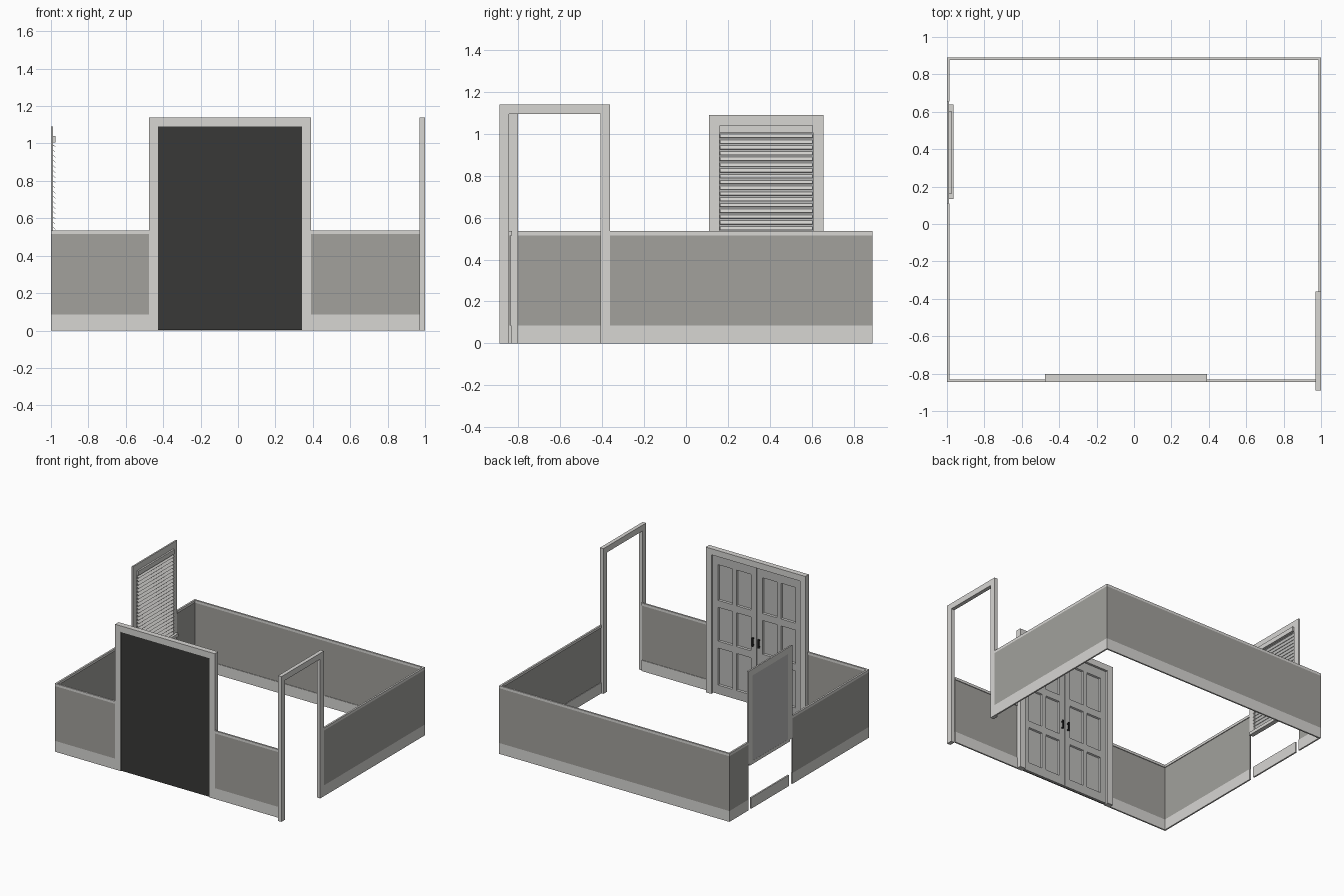
import bpy, bmesh, math

if "Cube" in bpy.data.objects:
    bpy.data.objects.remove(bpy.data.objects["Cube"])

def mat(name, c):
    m = bpy.data.materials.new(name)
    m.diffuse_color = (c[0], c[1], c[2], 1)
    m.use_nodes = True
    m.node_tree.nodes["Principled BSDF"].inputs["Base Color"].default_value = m.diffuse_color
    return m

TRIM = mat("trim_paint", (0.68, 0.67, 0.65))
PANEL = mat("wall_paint", (0.36, 0.355, 0.335))
DOOR = mat("door_paint", (0.50, 0.50, 0.49))
DARK = mat("dark_backing", (0.04, 0.04, 0.038))
BLACK = mat("handle_black", (0.015, 0.015, 0.015))

def finish(bm, name, m):
    me = bpy.data.meshes.new(name)
    bm.to_mesh(me)
    bm.free()
    me.materials.append(m)
    ob = bpy.data.objects.new(name, me)
    bpy.context.collection.objects.link(ob)
    return ob

def add_box(bm, x0, x1, y0, y1, z0, z1):
    r = bmesh.ops.create_cube(bm, size=1)
    for v in r["verts"]:
        v.co.x = x1 if v.co.x > 0 else x0
        v.co.y = y1 if v.co.y > 0 else y0
        v.co.z = z1 if v.co.z > 0 else z0

def box(name, m, *dims):
    bm = bmesh.new()
    add_box(bm, *dims)
    return finish(bm, name, m)

# Low wall: baseboard, painted panel and cap; s is the inward direction
def wall(name, axis, a, b, outer, s):
    for part, m, t, z0, z1 in (("baseboard", TRIM, 0.012, 0, 0.085),
                               ("panel", PANEL, 0.008, 0.085, 0.515),
                               ("cap", TRIM, 0.014, 0.515, 0.535)):
        d0, d1 = sorted((outer, outer + s * t))
        dims = (a, b, d0, d1) if axis == "x" else (d0, d1, a, b)
        box(f"{name}_{part}", m, *dims, z0, z1)

wall("back_wall", "x", -1, 1, 0.89, -1)
wall("front_wall_left", "x", -1, -0.475, -0.845, 1)
wall("front_wall_right", "x", 0.39, 0.97, -0.845, 1)
wall("right_wall", "y", -0.362, 0.89, 1, -1)
wall("left_wall_front", "y", -0.845, 0.11, -1, 1)
wall("left_wall_back", "y", 0.655, 0.89, -1, 1)
box("under_window_baseboard", TRIM, -1, -0.988, 0.15, 0.62, 0, 0.085)

# Frame profile extruded: outer rectangle less opening, open at the bottom
def frame(name, axis, a, b, z0, z1, d0, d1, w):
    pts = [(a, z0), (a + w, z0), (a + w, z1 - w), (b - w, z1 - w),
           (b - w, z0), (b, z0), (b, z1), (a, z1)]
    bm = bmesh.new()
    vs = [bm.verts.new((u, d0, z) if axis == "x" else (d0, u, z)) for u, z in pts]
    f = bm.faces.new(vs)
    r = bmesh.ops.extrude_face_region(bm, geom=[f])
    up = [g for g in r["geom"] if isinstance(g, bmesh.types.BMVert)]
    off = (0, d1 - d0, 0) if axis == "x" else (d1 - d0, 0, 0)
    bmesh.ops.translate(bm, verts=up, vec=off)
    bmesh.ops.recalc_face_normals(bm, faces=bm.faces)
    return finish(bm, name, TRIM)

frame("double_door_frame", "x", -0.475, 0.39, 0, 1.14, -0.845, -0.802, 0.048)
frame("side_doorway_frame", "y", -0.89, -0.362, 0, 1.14, 0.97, 1.0, 0.046)

# Double doors: grid of stiles and rails with six sunken panels each
def door(name, x0):
    xs = [x0 + d for d in (0.001, 0.05, 0.175, 0.21, 0.335, 0.384)]
    zs = [0.005, 0.075, 0.365, 0.42, 0.685, 0.74, 1.02, 1.093]
    y = -0.820
    bm = bmesh.new()
    g = [[bm.verts.new((x, y, z)) for z in zs] for x in xs]
    sunk = []
    for i in range(len(xs) - 1):
        for j in range(len(zs) - 1):
            f = bm.faces.new((g[i][j], g[i][j + 1], g[i + 1][j + 1], g[i + 1][j]))
            if i % 2 and j % 2:
                sunk.append(f)
    bm.normal_update()
    rim = [e for e in bm.edges if e.is_boundary]
    bmesh.ops.inset_individual(bm, faces=sunk, thickness=0.008, depth=-0.010)
    r = bmesh.ops.extrude_edge_only(bm, edges=rim)
    for v in r["geom"]:
        if isinstance(v, bmesh.types.BMVert):
            v.co.y = -0.838
    bmesh.ops.recalc_face_normals(bm, faces=bm.faces)
    finish(bm, name, DOOR)

door("door_left", -0.425)
door("door_right", -0.04)
box("door_dark_backing", DARK, -0.427, 0.342, -0.843, -0.838, 0.003, 1.093)
for side, x in (("left", -0.066), ("right", -0.014)):
    bm = bmesh.new()
    add_box(bm, x - 0.005, x + 0.005, -0.808, -0.802, 0.465, 0.535)
    for z in (0.475, 0.525):
        add_box(bm, x - 0.004, x + 0.004, -0.821, -0.806, z - 0.004, z + 0.004)
    finish(bm, f"door_handle_{side}", BLACK)

# Window: frame, pane, sill
frame("window_frame", "y", 0.11, 0.655, 0.36, 1.09, -1.0, -0.988, 0.05)
box("window_pane", DOOR, -0.999, -0.996, 0.158, 0.607, 0.36, 1.042)
box("window_sill", TRIM, -1.0, -0.965, 0.135, 0.64, 0.345, 0.37)

# Blind: head rail and tilted slats
box("blind_head_rail", TRIM, -0.994, -0.975, 0.16, 0.605, 1.005, 1.04)
bm = bmesh.new()
for k in range(23):
    z = 0.990 - 0.0275 * k
    vs = [bm.verts.new(p) for p in ((-0.993, 0.162, z + 0.008), (-0.976, 0.162, z - 0.008),
                                    (-0.976, 0.603, z - 0.008), (-0.993, 0.603, z + 0.008))]
    bm.faces.new(vs)
slats = finish(bm, "blind_slats", TRIM)
sol = slats.modifiers.new("thickness", "SOLIDIFY")
sol.thickness = 0.002
